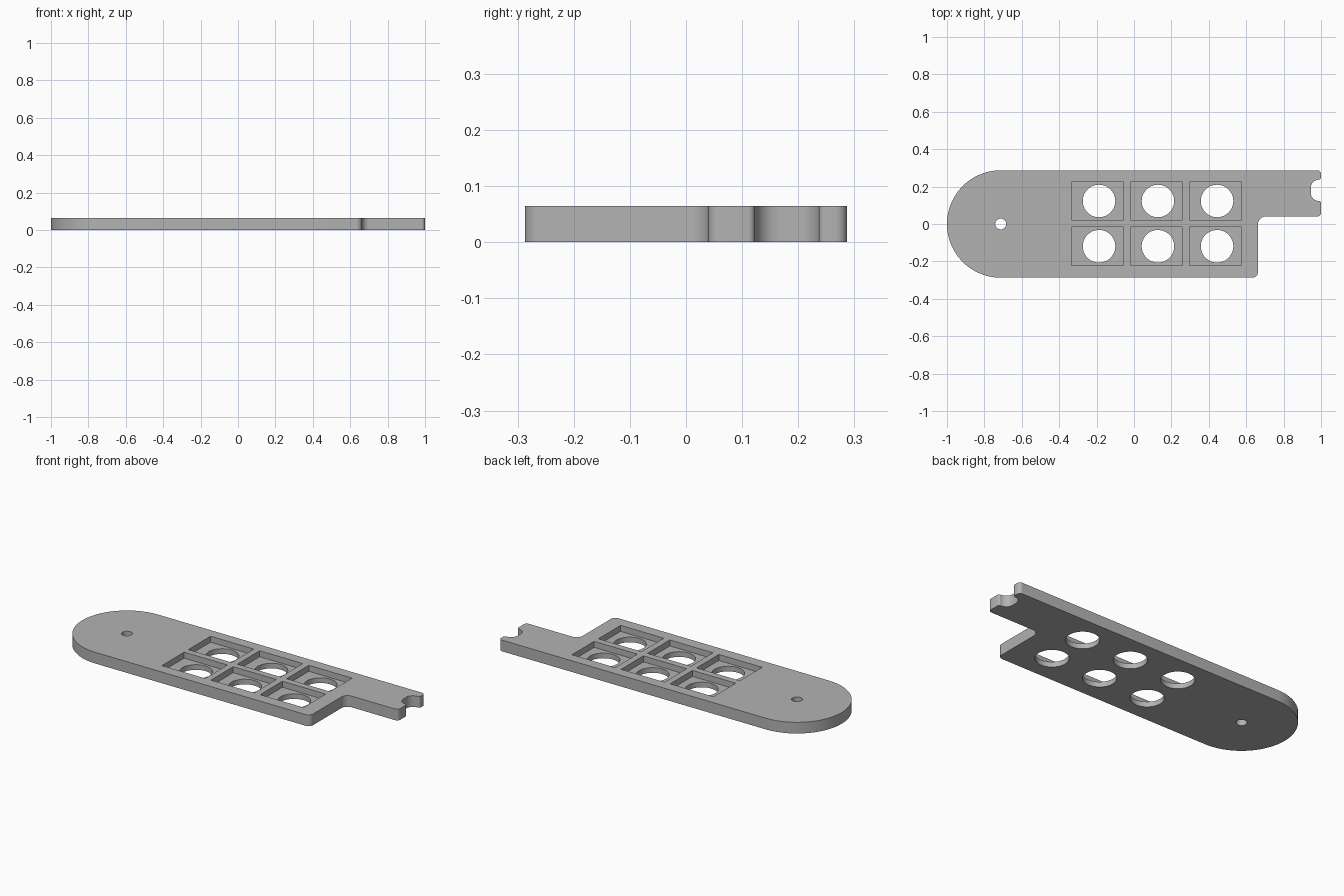
import bpy, bmesh, math
from mathutils import Vector

if "Cube" in bpy.data.objects:
    bpy.data.objects.remove(bpy.data.objects["Cube"], do_unlink=True)

THICK, HALF, FLOOR = 0.065, 0.287, 0.03

grey = bpy.data.materials.new("plain grey")
grey.use_nodes = True
grey.diffuse_color = (0.45, 0.45, 0.45, 1)
grey.node_tree.nodes["Principled BSDF"].inputs["Base Color"].default_value = grey.diffuse_color


def rounded(corners):
    """Turn (x, y, radius, segments) corners into an outline with filleted corners."""
    outline = []
    for i, (x, y, r, n) in enumerate(corners):
        p = Vector((x, y))
        a = (Vector(corners[i - 1][:2]) - p).normalized()
        b = (Vector(corners[(i + 1) % len(corners)][:2]) - p).normalized()
        if r == 0:
            outline.append(p)
            continue
        half = a.angle(b) / 2
        centre = p + (a + b).normalized() * r / math.sin(half)
        start = p + a * r / math.tan(half) - centre
        end = p + b * r / math.tan(half) - centre
        sweep = math.atan2(start.cross(end), start.dot(end))
        for k in range(n + 1):
            t = sweep * k / n
            c, s = math.cos(t), math.sin(t)
            outline.append(centre + Vector((start.x * c - start.y * s,
                                            start.x * s + start.y * c)))
    return outline


def circle(x, y, r, n=48):
    return [Vector((x + r * math.cos(math.tau * k / n),
                    y + r * math.sin(math.tau * k / n))) for k in range(n)]


def prism(name, outlines, z0, z1):
    """Extrude one or more separate outlines into a single object."""
    bm = bmesh.new()
    for outline in outlines:
        face = bm.faces.new([bm.verts.new((p.x, p.y, z0)) for p in outline])
        top = bmesh.ops.extrude_face_region(bm, geom=[face])["geom"]
        verts = [g for g in top if isinstance(g, bmesh.types.BMVert)]
        bmesh.ops.translate(bm, verts=verts, vec=(0, 0, z1 - z0))
    bmesh.ops.remove_doubles(bm, verts=bm.verts, dist=0.0001)
    bmesh.ops.recalc_face_normals(bm, faces=bm.faces)
    mesh = bpy.data.meshes.new(name)
    bm.to_mesh(mesh)
    bm.free()
    mesh.materials.append(grey)
    obj = bpy.data.objects.new(name, mesh)
    bpy.context.collection.objects.link(obj)
    return obj


# Plate outline: round end, stepped corner, narrow tab with a notched tip
plate = prism("plate", [rounded([
    (-1, -HALF, HALF, 24),
    (0.663, -HALF, 0.03, 8),
    (0.663, 0.04, 0.04, 8),
    (1, 0.04, 0.02, 8),
    (1, 0.123, 0.012, 6),
    (0.945, 0.123, 0.043, 12),
    (0.945, 0.237, 0.043, 12),
    (1, 0.237, 0.012, 6),
    (1, HALF, 0.02, 8),
    (-1, HALF, HALF, 24),
])], 0, THICK)

# Grid of six rectangular pockets, each with a round through hole
pockets, holes = [], [circle(-0.713, 0, 0.029, 32)]
for x in (-0.195, 0.12, 0.436):
    for y in (-0.119, 0.123):
        pockets.append([Vector((x + sx * 0.139, y + sy * 0.102))
                        for sx, sy in ((-1, -1), (1, -1), (1, 1), (-1, 1))])
        holes.append(circle(x + 0.008, y, 0.087))

cutters = [prism("pocket_cutter", pockets, FLOOR, THICK + 0.1),
           prism("hole_cutter", holes, -0.1, THICK + 0.2)]

bpy.ops.object.select_all(action="DESELECT")
plate.select_set(True)
bpy.context.view_layer.objects.active = plate
for cutter in cutters:
    cutter.hide_render = True
    cut = plate.modifiers.new(cutter.name, "BOOLEAN")
    cut.operation = "DIFFERENCE"
    cut.solver = "EXACT"
    cut.object = cutter
    bpy.ops.object.modifier_apply(modifier=cut.name)
    bpy.data.objects.remove(cutter, do_unlink=True)

bpy.ops.object.shade_smooth_by_angle(angle=math.radians(30))
